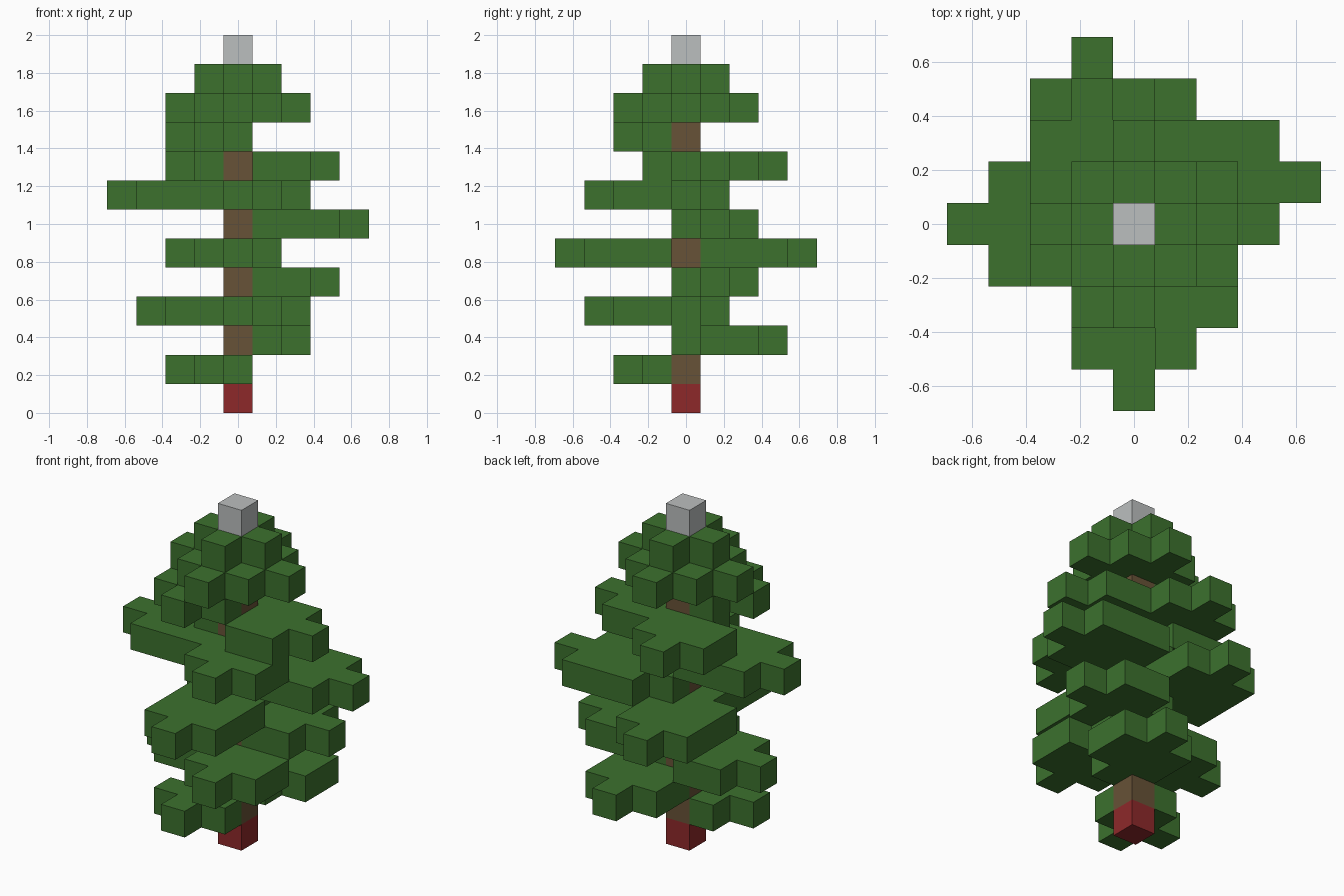
import bpy
import bmesh

if "Cube" in bpy.data.objects:
    bpy.data.objects.remove(bpy.data.objects["Cube"], do_unlink=True)

CELL = 2 / 13  # one block; the tree is thirteen blocks tall


def material(name, rgb):
    mat = bpy.data.materials.new(name)
    mat.use_nodes = True
    mat.diffuse_color = (*rgb, 1)
    mat.node_tree.nodes["Principled BSDF"].inputs["Base Color"].default_value = (*rgb, 1)
    return mat


GREEN = material("leaf green", (0.045, 0.165, 0.027))
BROWN = material("bark brown", (0.136, 0.084, 0.038))
RED = material("base red", (0.27, 0.022, 0.023))
GREY = material("tip grey", (0.50, 0.52, 0.52))


def slab(name, cells, level, mat, height=1):
    """A flat set of grid cells, thickened upwards into blocks."""
    bm = bmesh.new()
    for x, y in sorted(cells):
        corners = [(-.5, -.5), (.5, -.5), (.5, .5), (-.5, .5)]
        bm.faces.new([bm.verts.new(((x + a) * CELL, (y + b) * CELL, level * CELL))
                      for a, b in corners])
    bmesh.ops.remove_doubles(bm, verts=bm.verts[:], dist=0.001)
    mesh = bpy.data.meshes.new(name)
    bm.to_mesh(mesh)
    bm.free()
    mesh.materials.append(mat)
    obj = bpy.data.objects.new(name, mesh)
    bpy.context.collection.objects.link(obj)
    solid = obj.modifiers.new("thickness", "SOLIDIFY")
    solid.thickness = height * CELL
    solid.offset = 1
    return obj


def branch(x0, x1, y0, y1):
    """Cells of a rectangle without its four corners."""
    return {(x, y) for x in range(x0, x1 + 1) for y in range(y0, y1 + 1)
            if not (x in (x0, x1) and y in (y0, y1))}


# Trunk, base and tip
trunk_cell = {(0, 0)}
slab("trunk_base", trunk_cell, 0, RED)
slab("trunk", trunk_cell, 1, BROWN, 11)
slab("tree_tip", trunk_cell, 12, GREY)

# Branches of each layer, from the lowest up
layers = [
    [(-2, 0, -2, 0)],
    [(0, 2, 0, 3)],
    [(-3, 0, -1, 1), (0, 2, -3, 0)],
    [(0, 3, 0, 2)],
    [(-1, 1, -4, 0), (-2, 0, 0, 4)],
    [(0, 4, 0, 2)],
    [(-4, 0, -1, 1), (0, 2, -3, 0)],
    [(0, 3, -1, 1), (-2, 0, 0, 3)],
    [(-2, 0, -2, 0)],
    [(-2, 0, -1, 1), (0, 2, -1, 1), (-1, 1, -2, 0), (-1, 1, 0, 2)],
    [(-1, 1, -1, 1)],
]
for level, spans in enumerate(layers, start=1):
    cells = set().union(*(branch(*span) for span in spans)) - trunk_cell
    slab(f"leaf_layer_{level}", cells, level, GREEN)
